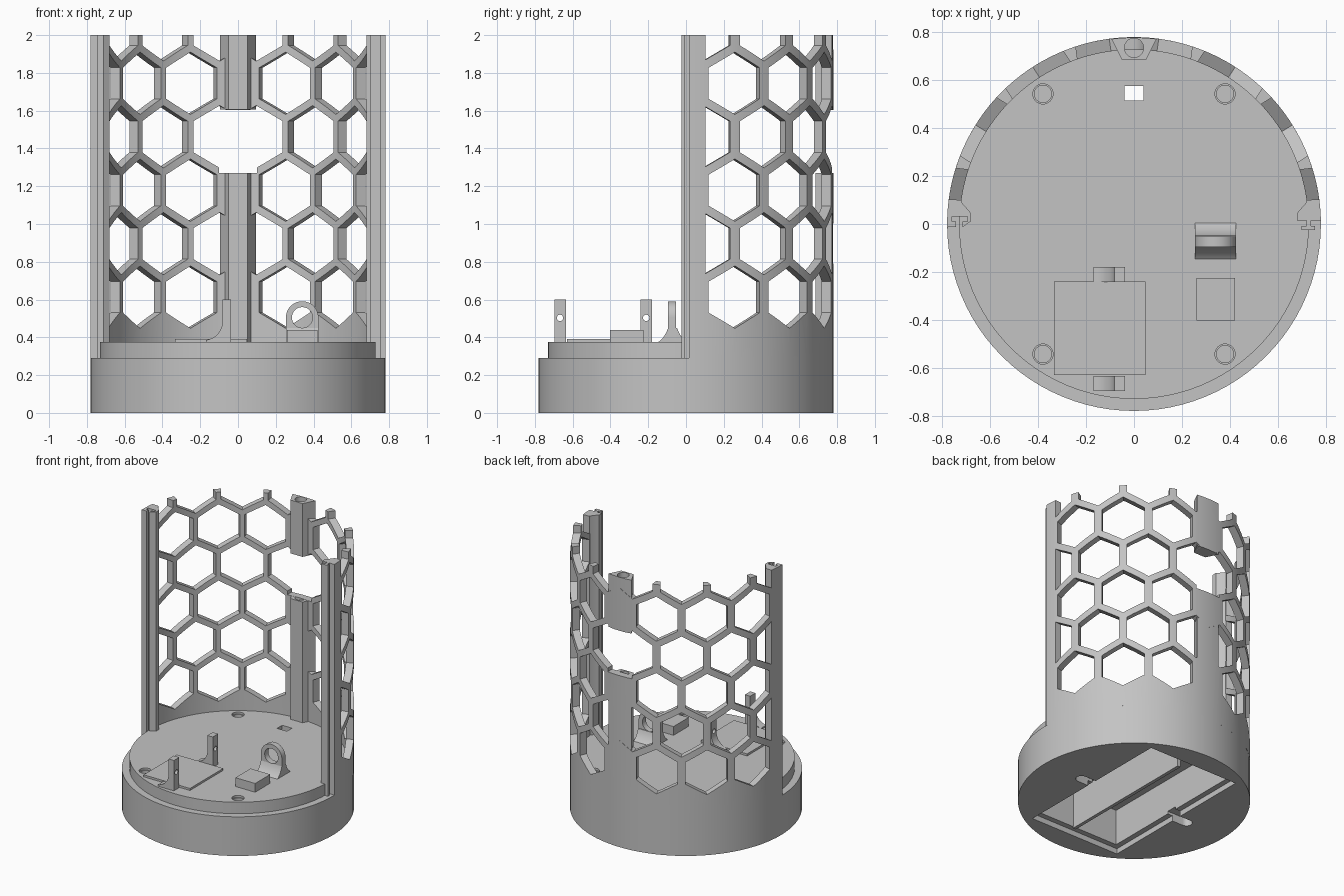
import bpy, bmesh, math
from mathutils import Matrix

if "Cube" in bpy.data.objects:
    bpy.data.objects.remove(bpy.data.objects["Cube"])

grey = bpy.data.materials.new("plain grey")
grey.diffuse_color = (0.55, 0.55, 0.55, 1)
grey.use_nodes = True
grey.node_tree.nodes["Principled BSDF"].inputs["Base Color"].default_value = grey.diffuse_color
R_OUT, R_IN, FLOOR, STEP, TOP = 0.78, 0.727, 0.375, 0.29, 2.0


def finish(name, bm):
    bmesh.ops.recalc_face_normals(bm, faces=bm.faces)
    me = bpy.data.meshes.new(name)
    bm.to_mesh(me)
    bm.free()
    me.materials.append(grey)
    ob = bpy.data.objects.new(name, me)
    bpy.context.collection.objects.link(ob)
    return ob


def prism(name, pts, a, b, axis="z"):
    """Extrude a 2D outline from a to b along an axis."""
    place = {"z": lambda p, t: (p[0], p[1], t),
             "y": lambda p, t: (p[0], t, p[1]),
             "x": lambda p, t: (t, p[0], p[1])}[axis]
    bm = bmesh.new()
    lo = [bm.verts.new(place(p, a)) for p in pts]
    hi = [bm.verts.new(place(p, b)) for p in pts]
    bm.faces.new(lo)
    bm.faces.new(hi)
    n = len(pts)
    for i in range(n):
        bm.faces.new((lo[i], lo[(i + 1) % n], hi[(i + 1) % n], hi[i]))
    return finish(name, bm)


def box(name, x0, x1, y0, y1, z0, z1):
    return prism(name, [(x0, y0), (x1, y0), (x1, y1), (x0, y1)], z0, z1)


def arc(cx, cy, r, a0, a1, n):
    return [(cx + r * math.cos(math.radians(a0 + (a1 - a0) * i / n)),
             cy + r * math.sin(math.radians(a0 + (a1 - a0) * i / n))) for i in range(n + 1)]


def circle(cx, cy, r, n=32):
    return arc(cx, cy, r, 0, 360, n)[:-1]


def cut(ob, cutters):
    for c in cutters:
        c.hide_render = True
        m = ob.modifiers.new("cut", "BOOLEAN")
        m.operation, m.object, m.solver = "DIFFERENCE", c, "EXACT"
    bpy.context.view_layer.update()
    dg = bpy.context.evaluated_depsgraph_get()
    me = bpy.data.meshes.new_from_object(ob.evaluated_get(dg))
    ob.modifiers.clear()
    ob.data = me
    for c in cutters:
        bpy.data.objects.remove(c)
    return ob


# Base: stepped drum
bm = bmesh.new()
rings = [[bm.verts.new((x, y, z)) for x, y in circle(0, 0, r, 96)]
         for r, z in ((R_OUT, 0), (R_OUT, STEP), (0.73, STEP), (0.73, FLOOR))]
for lo, hi in zip(rings, rings[1:]):
    for i in range(96):
        j = (i + 1) % 96
        bm.faces.new((lo[i], lo[j], hi[j], hi[i]))
bm.faces.new(rings[0])
bm.faces.new(rings[-1])
base = finish("base", bm)

# Battery pocket, cover recess with finger notches, screw holes, cable hole
cutters = [box("c", -0.37, 0.37, -0.62, 0.62, -0.1, 0.04),
           box("c", -0.33, 0.33, -0.58, 0.585, -0.1, 0.305),
           box("c", -0.04, 0.04, 0.515, 0.575, 0.1, 0.6)]
for s in (-1, 1):
    notch = arc(0.46, 0, 0.04, -90, 90, 12) + [(0.3, 0.04), (0.3, -0.04)]
    cutters.append(prism("c", [(s * x, y) for x, y in notch], -0.1, 0.06))
    for t in (-1, 1):
        cutters.append(prism("c", circle(s * 0.38, t * 0.543, 0.042), FLOOR - 0.015, 0.6))
        cutters.append(prism("c", circle(s * 0.38, t * 0.543, 0.036), 0.315, 0.5))
cut(base, cutters)
box("battery_divider", 0.02, 0.045, -0.585, 0.51, 0.03, 0.31)

# Honeycomb wall: one quarter cut with radial hexagons, then mirrored
quarter = arc(0, 0, R_OUT, 90, 4.5, 32) + arc(0, 0, R_IN, 4.5, 90, 32)
wall = prism("honeycomb_wall", quarter, STEP, TOP)
PITCH, HEX = 25.2, 0.165
hexes = [box("c", -0.1, 0.1, 0.6, 0.9, 1.271, 1.604)]
for row in range(6):
    z = 0.613 + 0.283 * row
    first = 20.2 if row % 2 == 0 else 20.2 - PITCH / 2
    for k in range(3 if row % 2 == 0 else 4):
        outline = [(HEX * math.sin(math.radians(60 * i)),
                    z + HEX * math.cos(math.radians(60 * i))) for i in range(6)]
        h = prism("c", outline, 0.55, 0.95, "y")
        h.data.transform(Matrix.Rotation(math.radians(-first - PITCH * k), 4, "Z"))
        hexes.append(h)
cut(wall, hexes)
# drop the hidden seam faces before mirroring
bm = bmesh.new()
bm.from_mesh(wall.data)
seam = [f for f in bm.faces if all(abs(v.co.x) < 1e-4 for v in f.verts)]
bmesh.ops.delete(bm, geom=seam, context="FACES")
bm.to_mesh(wall.data)
bm.free()
wall.modifiers.new("mirror", "MIRROR").use_axis[0] = True

# Spine: tapered post with screw hole, broken by the rear opening
outer = arc(0, 0, R_OUT - 0.002, 83, 97, 6)
spine = outer + [(-0.075, 0.735), (-0.05, 0.685), (0.05, 0.685), (0.075, 0.735)]
for name, z0, z1, h0 in (("lower_spine", STEP, 1.27, 1.05), ("upper_spine", 1.605, TOP, 1.78)):
    post = prism(name, spine, z0, z1)
    cut(post, [prism("c", circle(0, 0.735, 0.04), h0, 2.2)])

# Side rails: tongue on the right, matching groove on the left
inner = [(0.722, 0.1), (0.715, 0.085), (0.68, 0.045)]
tongue = [(0.68, 0.015), (0.72, 0.015), (0.72, -0.008), (0.70, -0.008), (0.70, -0.025),
          (0.755, -0.025), (0.755, -0.008), (0.738, -0.008), (0.738, 0.015)]
prism("right_rail", arc(0, 0, R_OUT, 1.1, 7.6, 4) + inner + tongue, STEP, TOP)
groove = [(0.68, 0.012), (0.715, -0.013), (0.715, 0.01), (0.695, 0.01), (0.695, 0.032),
          (0.76, 0.032), (0.76, 0.01), (0.742, 0.01), (0.742, -0.013)]
prism("left_rail", [(-x, y) for x, y in arc(0, 0, R_OUT, -1, 7.6, 4) + inner + groove], STEP, TOP)

# Floor fittings: plate and small block
box("mount_plate", -0.333, 0.047, -0.63, -0.24, FLOOR - 0.01, 0.39)
box("small_block", 0.26, 0.422, -0.402, -0.225, FLOOR - 0.01, 0.44)

# Two brackets with a curved foot and a pin hole
foot = ([(-0.17, FLOOR - 0.01), (-0.038, FLOOR - 0.01), (-0.038, 0.6), (-0.082, 0.6)]
        + arc(-0.182, 0.485, 0.1, 0, -83, 10))
for name, y0 in (("front_bracket", -0.697), ("rear_bracket", -0.241)):
    b = prism(name, foot, y0, y0 + 0.062, "y")
    cut(b, [prism("c", circle(y0 + 0.03, 0.503, 0.017, 20), -0.3, 0.1, "x")])

# Ring holder: arched eye with flared foot
eye = arc(0.34, 0.505, 0.086, 0, 180, 24) + [(0.254, FLOOR - 0.01), (0.426, FLOOR - 0.01)]
ring = prism("ring_holder", eye, -0.095, -0.052, "y")
cut(ring, [prism("c", circle(0.34, 0.505, 0.055), -0.2, 0.1, "y")])
side = [(-0.16, FLOOR - 0.01), (-0.137, 0.382), (-0.117, 0.404), (-0.102, 0.43), (-0.095, 0.45)]
flare = side + [(-0.142 - y, z) for y, z in reversed(side)]
prism("ring_foot", flare, 0.254, 0.426, "x")

# Smooth the curves, keep the edges crisp
bpy.ops.object.select_all(action="DESELECT")
for ob in bpy.context.scene.objects:
    ob.select_set(True)
    bpy.context.view_layer.objects.active = ob
bpy.ops.object.shade_smooth_by_angle(angle=math.radians(25))
